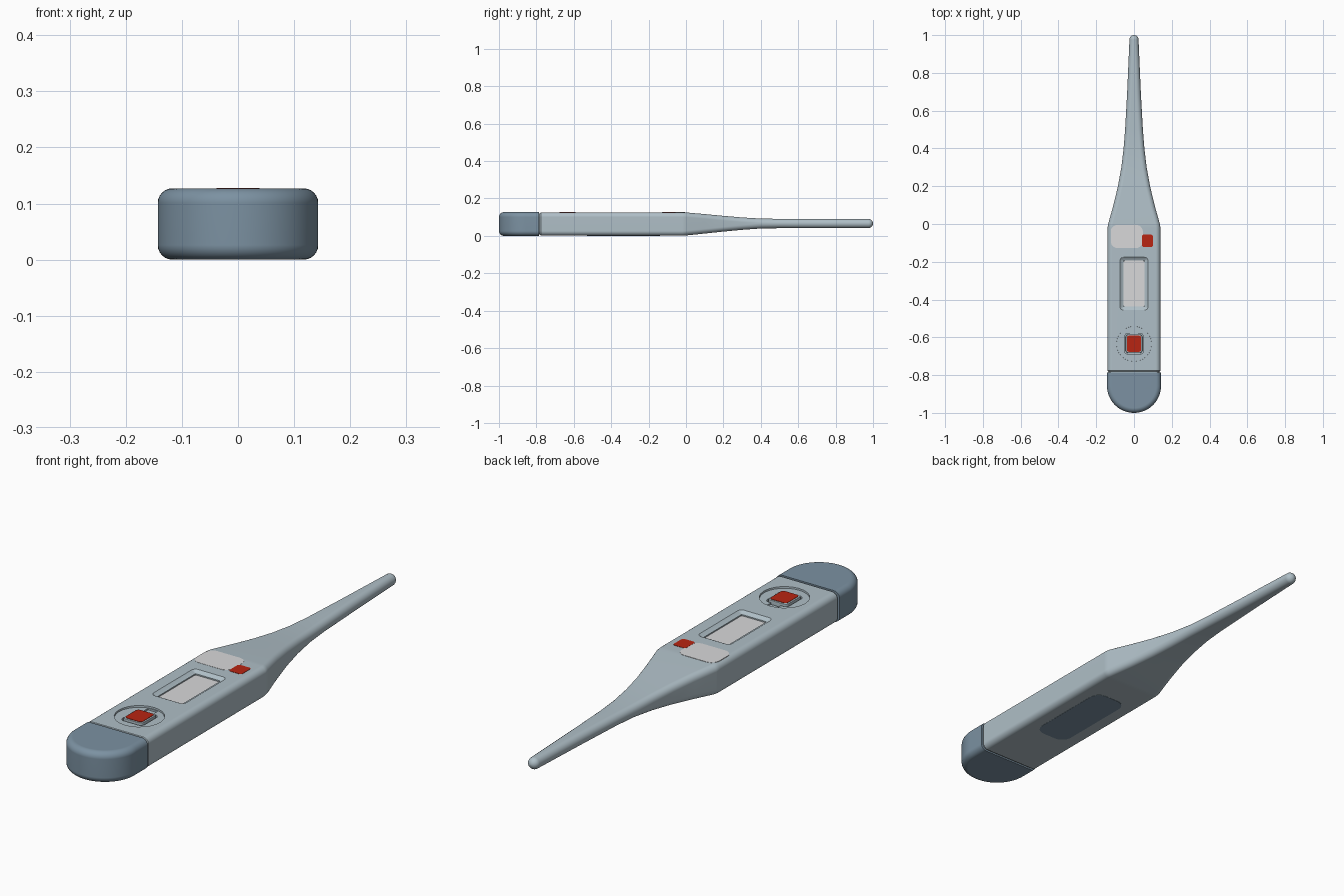
import bpy, bmesh, math

if "Cube" in bpy.data.objects:
    bpy.data.objects.remove(bpy.data.objects["Cube"])

TOP = 0.126  # flat top of the housing


def material(name, rgb):
    m = bpy.data.materials.new(name)
    m.diffuse_color = (*rgb, 1)
    m.use_nodes = True
    m.node_tree.nodes["Principled BSDF"].inputs["Base Color"].default_value = m.diffuse_color
    return m


GREY = material("pale_grey", (0.43, 0.52, 0.57))
SLATE = material("slate_blue", (0.20, 0.285, 0.36))
WHITE = material("off_white", (0.69, 0.69, 0.70))
RED = material("red", (0.48, 0.018, 0.006))


def rounded_rect(hx, hy, r, n=7):
    """Points of a rounded rectangle around the origin."""
    r = min(r, hx, hy)
    pts = []
    for k, (sx, sy) in enumerate([(1, 1), (-1, 1), (-1, -1), (1, -1)]):
        for i in range(n):
            a = math.pi / 2 * (k + i / (n - 1))
            pts.append((sx * (hx - r) + r * math.cos(a), sy * (hy - r) + r * math.sin(a)))
    return pts


def loft(name, rings, mat):
    """Closed skin through rings of equal point count."""
    bm = bmesh.new()
    rows = [[bm.verts.new(p) for p in ring] for ring in rings]
    for a, b in zip(rows, rows[1:]):
        for i in range(len(a)):
            j = (i + 1) % len(a)
            bm.faces.new((a[i], a[j], b[j], b[i]))
    bm.faces.new(rows[0])
    bm.faces.new(rows[-1])
    bmesh.ops.remove_doubles(bm, verts=bm.verts, dist=1e-5)
    bmesh.ops.recalc_face_normals(bm, faces=bm.faces)
    me = bpy.data.meshes.new(name)
    bm.to_mesh(me)
    bm.free()
    me.materials.append(mat)
    ob = bpy.data.objects.new(name, me)
    bpy.context.collection.objects.link(ob)
    return ob


def pad(name, cx, cy, hx, hy, r, layers, mat):
    """Upright rounded block; layers are (z, inset) pairs."""
    rings = [[(cx + x, cy + y, z) for x, y in rounded_rect(hx - d, hy - d, max(r - d, 0.002))]
             for z, d in layers]
    return loft(name, rings, mat)


def activate(ob):
    bpy.ops.object.select_all(action='DESELECT')
    ob.select_set(True)
    bpy.context.view_layer.objects.active = ob


def cut(ob, cutter):
    activate(ob)
    mod = ob.modifiers.new("cut", 'BOOLEAN')
    mod.operation = 'DIFFERENCE'
    mod.solver = 'EXACT'
    mod.object = cutter
    bpy.ops.object.modifier_apply(modifier=mod.name)
    bpy.data.objects.remove(cutter)


def smooth(ob):
    activate(ob)
    bpy.ops.object.shade_smooth_by_angle(angle=math.radians(30))
    mod = ob.modifiers.new("flat_normals", 'WEIGHTED_NORMAL')
    mod.keep_sharp = True


# Housing and probe: (y, half width, half height, centre z, corner radius)
sections = [
    (-0.810, 0.134, 0.057, 0.0635, 0.022),
    (-0.782, 0.134, 0.057, 0.0635, 0.022),
    (-0.776, 0.140, 0.0625, 0.0635, 0.025),
    (-0.020, 0.140, 0.0625, 0.0635, 0.025),
    (0.000, 0.137, 0.0615, 0.0637, 0.025),
    (0.100, 0.109, 0.052, 0.0645, 0.025),
    (0.200, 0.085, 0.042, 0.065, 0.025),
    (0.300, 0.067, 0.033, 0.0655, 0.025),
    (0.400, 0.055, 0.0265, 0.066, 0.025),
    (0.500, 0.047, 0.025, 0.066, 0.025),
    (0.700, 0.036, 0.025, 0.066, 0.025),
    (0.976, 0.024, 0.024, 0.066, 0.024),
]
for i in range(1, 7):  # rounded probe tip
    a = math.pi / 2 * i / 6.2
    s = 0.024 * math.cos(a)
    sections.append((0.976 + 0.024 * math.sin(a), s, s, 0.066, s))
body = loft("housing", [[(x, y, cz + z) for x, z in rounded_rect(w, h, r)]
                        for y, w, h, cz, r in sections], GREY)

# Display recess with sloping frame
cut(body, pad("display_cutter", 0, -0.316, 0.074, 0.140, 0.018,
              [(0.100, 0.018), (0.116, 0.018), (0.118, 0.011), (TOP, 0.0), (0.15, 0.0)], GREY))
# Round dish, button well and small slot
cut(body, pad("dish_cutter", 0, -0.635, 0.095, 0.095, 0.095, [(0.119, 0.002), (0.15, 0)], GREY))
cut(body, pad("well_cutter", 0, -0.634, 0.050, 0.055, 0.018, [(0.108, 0), (0.15, 0)], GREY))
cut(body, pad("slot_cutter", 0, -0.567, 0.022, 0.020, 0.003, [(0.112, 0), (0.15, 0)], GREY))
smooth(body)

# Rounded end cap
R, CY = 0.143, -0.857
levels = [(0.026 * (1 - math.sin(t)), 0.026 * (1 - math.cos(t)))
          for t in [math.pi / 2 * (1 - i / 6) for i in range(7)]]
levels += [(0.127 - z, d) for z, d in reversed(levels)]
rings = []
for z, d in levels:
    r = R - d
    arc = [math.pi + math.pi * i / 32 for i in range(33)]
    rings.append([(-r, -0.785, z)] + [(r * math.cos(a), CY + r * math.sin(a), z) for a in arc]
                 + [(r, -0.785, z)])
smooth(loft("end_cap", rings, SLATE))

# Display, button, painted marks
pad("display_screen", 0, -0.316, 0.057, 0.123, 0.012, [(0.099, 0), (0.111, 0)], WHITE)
smooth(pad("button", 0, -0.634, 0.044, 0.049, 0.014,
           [(0.105, 0), (0.122, 0), (0.1245, 0.001), (0.126, 0.004)], GREY))
pad("button_face", 0, -0.634, 0.038, 0.043, 0.012, [(0.125, 0), (0.1275, 0)], RED)
pad("label_panel", -0.038, -0.066, 0.085, 0.061, 0.035, [(0.1225, 0), (0.1268, 0)], WHITE)
pad("red_mark", 0.071, -0.089, 0.029, 0.033, 0.010, [(0.1225, 0), (0.1272, 0)], RED)
# Battery panel on the underside
pad("battery_panel", 0, -0.335, 0.075, 0.195, 0.045, [(0.0002, 0), (0.004, 0)], SLATE)
